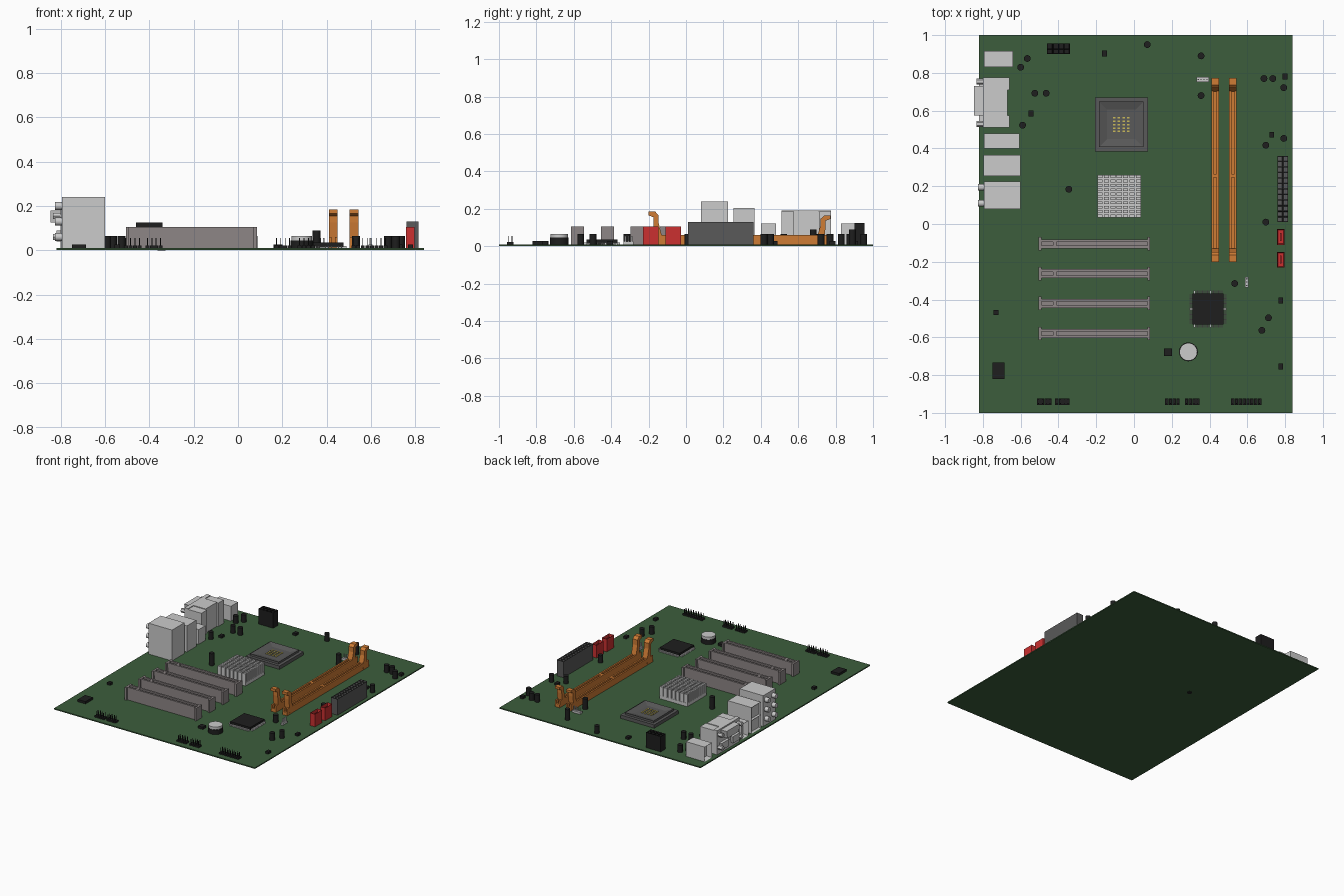
import bpy, bmesh, math
from mathutils import Matrix, Vector

if "Cube" in bpy.data.objects:
    bpy.data.objects.remove(bpy.data.objects["Cube"])

TOP = 0.01  # upper surface of the board


def mat(name, r, g, b):
    m = bpy.data.materials.new(name)
    m.diffuse_color = (r, g, b, 1)
    m.use_nodes = True
    m.node_tree.nodes["Principled BSDF"].inputs["Base Color"].default_value = m.diffuse_color
    return m


GREEN = mat("board_green", 0.045, 0.11, 0.045)
BLACK = mat("black", 0.013, 0.013, 0.013)
DARK = mat("dark_grey", 0.1, 0.1, 0.1)
SLOT = mat("slot_grey", 0.27, 0.24, 0.24)
ORANGE = mat("orange", 0.62, 0.2, 0.035)
RED = mat("red", 0.6, 0.03, 0.03)
SILVER = mat("silver", 0.55, 0.55, 0.55)
GOLD = mat("gold", 0.6, 0.5, 0.1)


def finish(name, bm, material=None, smooth=False):
    me = bpy.data.meshes.new(name)
    bmesh.ops.recalc_face_normals(bm, faces=bm.faces)
    bm.to_mesh(me)
    bm.free()
    ob = bpy.data.objects.new(name, me)
    bpy.context.collection.objects.link(ob)
    if material:
        me.materials.append(material)
    if smooth:
        bpy.ops.object.select_all(action='DESELECT')
        ob.select_set(True)
        bpy.context.view_layer.objects.active = ob
        bpy.ops.object.shade_smooth_by_angle(angle=math.radians(40))
    return ob


def add_box(bm, x0, x1, y0, y1, z0, z1, open_dir=None, rim=0.006, depth=0.04):
    """Box; open_dir sinks a socket into the face pointing that way."""
    m = Matrix.Translation(((x0 + x1) / 2, (y0 + y1) / 2, (z0 + z1) / 2)) @ \
        Matrix.Diagonal((x1 - x0, y1 - y0, z1 - z0, 1))
    vs = bmesh.ops.create_cube(bm, size=1, matrix=m)['verts']
    if open_dir:
        faces = {f for v in vs for f in v.link_faces}
        for f in faces:
            f.normal_update()
        face = max(faces, key=lambda f: f.normal.dot(Vector(open_dir)))
        bmesh.ops.inset_individual(bm, faces=[face], thickness=rim)
        bmesh.ops.translate(bm, verts=face.verts, vec=-Vector(open_dir) * depth)


def add_cyl(bm, x, y, z0, z1, r, seg=16, along_x=False):
    """Cylinder from z0 to z1, or along x when (x is a range)."""
    if along_x:
        m = Matrix.Translation(((x[0] + x[1]) / 2, y, z0)) @ Matrix.Rotation(math.pi / 2, 4, 'Y')
        h = x[1] - x[0]
    else:
        m = Matrix.Translation((x, y, (z0 + z1) / 2))
        h = z1 - z0
    bmesh.ops.create_cone(bm, cap_ends=True, segments=seg, radius1=r, radius2=r, depth=h, matrix=m)


def boxes(name, material, items):
    bm = bmesh.new()
    for it in items:
        add_box(bm, *it)
    return finish(name, bm, material)


def add_prism(bm, pts, x0, x1):
    """Extrude a (y, z) outline along x."""
    f = bm.faces.new([bm.verts.new((x0, y, z)) for y, z in pts])
    g = bmesh.ops.extrude_face_region(bm, geom=[f])['geom']
    bmesh.ops.translate(bm, verts=[v for v in g if isinstance(v, bmesh.types.BMVert)], vec=(x1 - x0, 0, 0))


# Circuit board
boxes("circuit_board", GREEN, [(-0.82, 0.84, -1, 1, 0.002, TOP)])

# Rear ports with sockets facing -x
LEFT, UP = (-1, 0, 0), (0, 0, 1)
boxes("keyboard_port", None, [(-0.795, -0.64, 0.83, 0.915, TOP, 0.12, LEFT)])
boxes("usb_port", None, [(-0.795, -0.605, 0.4, 0.48, TOP, 0.12, LEFT)])
bm = bmesh.new()
add_box(bm, -0.78, -0.6, 0.255, 0.365, TOP, 0.205)
for z0, z1 in ((TOP, 0.108), (0.108, 0.205)):
    add_box(bm, -0.797, -0.78, 0.255, 0.365, z0, z1, LEFT, 0.01, 0.012)
finish("network_port", bm)
boxes("audio_block", None, [(-0.795, -0.6, 0.08, 0.225, TOP, 0.24)])
bm = bmesh.new()
for y in (0.11, 0.195):
    for z in (0.06, 0.13, 0.2):
        add_cyl(bm, (-0.825, -0.79), y, z, z, 0.018, along_x=True)
finish("audio_jacks", bm, None, True)

# Stacked D-shaped ports
bm = bmesh.new()
add_box(bm, -0.78, -0.66, 0.51, 0.575, TOP, 0.185)
add_box(bm, -0.78, -0.66, 0.71, 0.775, TOP, 0.185)
add_box(bm, -0.78, -0.67, 0.575, 0.71, TOP, 0.19)
add_box(bm, -0.8, -0.77, 0.51, 0.775, TOP, 0.19)
add_prism(bm, [(0.575, 0.18), (0.73, 0.18), (0.72, 0.125), (0.585, 0.125)], -0.847, -0.79)
for y in (0.575, 0.705):
    add_prism(bm, [(y - 0.045, 0.09), (y + 0.045, 0.09), (y + 0.037, 0.04), (y - 0.037, 0.04)], -0.82, -0.79)
finish("d_shaped_ports", bm)
bm = bmesh.new()
for y in (0.53, 0.755):
    for z in (0.06, 0.155):
        add_cyl(bm, (-0.835, -0.79), y, z, z, 0.016, 6, True)
finish("port_nuts", bm)

# Expansion slots: floor, two rails, key and wide end blocks
for i, y in enumerate((-0.105, -0.263, -0.42, -0.58)):
    items = [(-0.5, 0.08, y - 0.022, y + 0.022, TOP, 0.08),
             (-0.43, -0.41, y - 0.02, y + 0.02, 0.07, 0.104)]
    items += [(-0.5, 0.08, y + s - 0.007, y + s + 0.007, 0.07, 0.105) for s in (-0.017, 0.017)]
    items += [(x, x + 0.014, y - 0.035, y + 0.035, TOP, 0.105) for x in (-0.505, 0.071)]
    boxes(f"expansion_slot_{i + 1}", SLOT, items)

# Memory slots with an end latch at each side
for i, x in enumerate((0.43, 0.523)):
    bm = bmesh.new()
    add_box(bm, x - 0.019, x + 0.019, -0.195, 0.77, TOP, 0.035)
    for s in (-0.014, 0.014):
        add_box(bm, x + s - 0.006, x + s + 0.006, -0.195, 0.77, 0.03, 0.06)
    add_box(bm, x - 0.015, x + 0.015, 0.245, 0.265, 0.03, 0.06)
    latch = [(-0.165, 0.02), (-0.13, 0.02), (-0.13, 0.06), (-0.147, 0.125), (-0.147, 0.165),
             (-0.165, 0.185), (-0.2, 0.185), (-0.2, 0.165), (-0.175, 0.155), (-0.175, 0.125)]
    add_prism(bm, latch, x - 0.02, x + 0.02)
    add_prism(bm, [(0.572 - y, z * 0.88) for y, z in latch], x - 0.02, x + 0.02)
    finish(f"memory_slot_{i + 1}", bm, ORANGE)


# Power connectors as grids of open cells
def cell_block(name, material, x0, x1, y0, y1, z1, nx, ny, rim):
    dx, dy = (x1 - x0) / nx, (y1 - y0) / ny
    boxes(name, material, [(x0 + i * dx, x0 + (i + 1) * dx, y0 + j * dy, y0 + (j + 1) * dy, TOP, z1, UP, rim, 0.05)
                           for i in range(nx) for j in range(ny)])


cell_block("main_power_connector", DARK, 0.76, 0.815, 0.01, 0.36, 0.13, 2, 12, 0.005)
cell_block("cpu_power_connector", BLACK, -0.46, -0.34, 0.9, 0.955, 0.125, 4, 2, 0.004)
for i, y in enumerate((-0.23, -0.11)):
    boxes(f"drive_connector_{i + 1}", RED, [(0.757, 0.797, y, y + 0.083, TOP, 0.105, UP, 0.008, 0.06),
                                            (0.772, 0.782, y + 0.02, y + 0.063, 0.04, 0.09)])

# Processor socket: stepped slab with central well and contacts
bm = bmesh.new()
add_box(bm, -0.207, 0.073, 0.385, 0.67, TOP, 0.035)
add_box(bm, -0.185, 0.05, 0.407, 0.648, 0.03, 0.05, UP, 0.06, 0.012)
finish("processor_socket", bm, DARK)
boxes("processor_contacts", GOLD, [(x - 0.007, x + 0.007, y - 0.004, y + 0.004, 0.035, 0.042)
                                   for x in (-0.105, -0.08, -0.055, -0.03)
                                   for y in (0.49, 0.508, 0.526, 0.544, 0.562)])

# Heatsink: base plate with pins
items = [(-0.193, 0.038, 0.035, 0.26, TOP, 0.035)]
for i in range(7):
    for j in range(10):
        x, y = -0.193 + i * 0.0338, 0.035 + j * 0.0232
        items.append((x, x + 0.027, y, y + 0.015, 0.03, 0.1))
boxes("heatsink", SILVER, items)

# Square controller chip with legs on four sides
cx, cy = 0.392, -0.45
boxes("controller_chip", BLACK, [(cx - 0.083, cx + 0.083, cy - 0.083, cy + 0.083, 0.015, 0.035)])
legs = []
for i in range(24):
    t = -0.075 + i * 0.15 / 23
    for s in (-1, 1):
        a, b = sorted((s * 0.08, s * 0.098))
        legs.append((cx + a, cx + b, cy + t - 0.002, cy + t + 0.002, TOP, 0.02))
        legs.append((cx + t - 0.002, cx + t + 0.002, cy + a, cy + b, TOP, 0.02))
boxes("controller_legs", SILVER, legs)

# Small chips: x, y, half width, half depth
boxes("small_chips", BLACK, [(x - w, x + w, y - d, y + d, TOP, 0.027) for x, y, w, d in (
    (-0.157, 0.903, 0.013, 0.016), (-0.545, 0.585, 0.013, 0.016), (0.8, 0.782, 0.013, 0.016),
    (0.73, 0.473, 0.012, 0.015), (0.778, -0.405, 0.012, 0.016), (0.778, -0.754, 0.012, 0.016),
    (-0.73, -0.468, 0.013, 0.014), (0.18, -0.68, 0.02, 0.02), (-0.717, -0.777, 0.032, 0.043))])

# Coin battery in its holder
for name, m, r, z0, z1 in (("battery_holder", BLACK, 0.05, TOP, 0.045), ("coin_battery", SILVER, 0.047, 0.04, 0.065)):
    bm = bmesh.new()
    add_cyl(bm, 0.288, -0.677, z0, z1, r, 32)
    finish(name, bm, m, True)

# Capacitors
bm = bmesh.new()
for x, y, h in ((0.07, 0.95, .065), (0.355, 0.89, .09), (0.355, 0.68, .09), (-0.565, 0.876, .065),
                (-0.6, 0.83, .065), (-0.525, 0.692, .065), (-0.465, 0.692, .065), (-0.59, 0.523, .065),
                (0.688, 0.77, .065), (0.735, 0.77, .065), (0.793, 0.722, .065), (0.793, 0.453, .065),
                (0.698, 0.417, .065), (0.698, 0.01, .065), (0.533, -0.315, .065), (0.712, -0.497, .065),
                (0.677, -0.563, .065)):
    add_cyl(bm, x, y, TOP, h, 0.018)
add_cyl(bm, -0.345, 0.184, 0, 0.1, 0.018)
finish("capacitors", bm, BLACK, True)

# Pin headers along the front edge: x start, x end
base, pins = [], []
for x0, x1 in ((-0.515, -0.435), (-0.418, -0.34), (0.163, 0.243), (0.268, 0.348), (0.512, 0.675)):
    n = round((x1 - x0) / 0.02)
    for i in range(n):
        x = x0 + (i + 0.5) * (x1 - x0) / n
        base.append((x - 0.009, x + 0.009, -0.957, -0.923, TOP, 0.022))
        pins += [(x - 0.002, x + 0.002, y - 0.002, y + 0.002, 0.02, 0.055) for y in (-0.95, -0.93)]
boxes("pin_header_bases", BLACK, base)
boxes("pin_header_pins", BLACK, pins)

# Fan headers
items = [(0.33, 0.397, 0.752, 0.778, TOP, 0.025), (0.588, 0.606, -0.335, -0.28, TOP, 0.025)]
for i in range(4):
    x = 0.34 + i * 0.0155
    items.append((x - 0.003, x + 0.003, 0.762, 0.768, 0.02, 0.055))
for y in (-0.325, -0.308, -0.29):
    items.append((0.594, 0.6, y - 0.003, y + 0.003, 0.02, 0.055))
boxes("fan_headers", SILVER, items)
